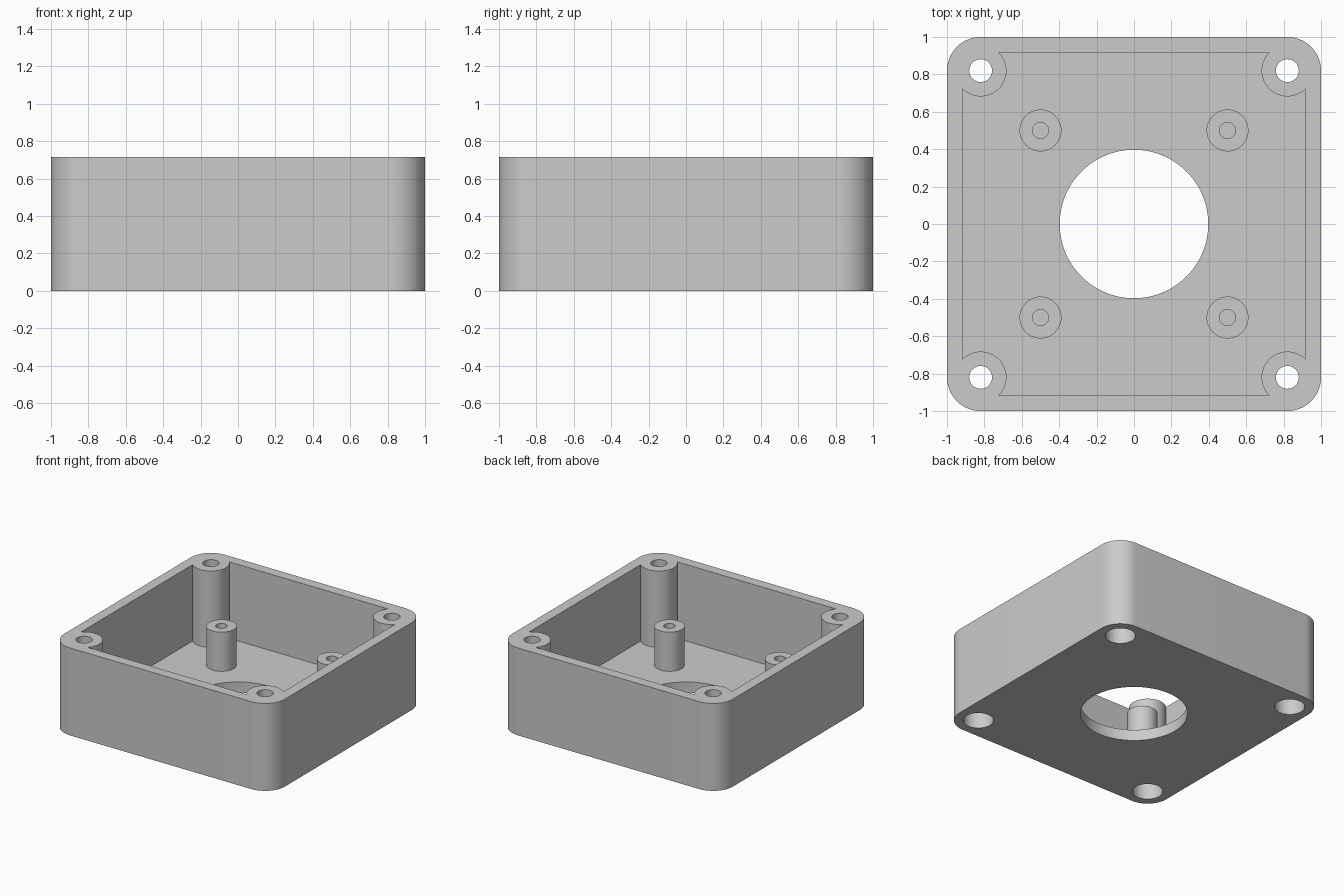
import bpy, bmesh, math
from mathutils import Matrix

cube = bpy.data.objects.get("Cube")
if cube:
    bpy.data.objects.remove(cube, do_unlink=True)

HEIGHT, FLOOR, STANDOFF_TOP = 0.716, 0.09, 0.41
POST, STANDOFF = 0.82, 0.5      # distance of the centres from each axis

grey = bpy.data.materials.new("light grey plastic")
grey.use_nodes = True
grey.diffuse_color = (0.6, 0.6, 0.6, 1)
grey.node_tree.nodes["Principled BSDF"].inputs["Base Color"].default_value = (0.6, 0.6, 0.6, 1)


def make_object(name, bm):
    mesh = bpy.data.meshes.new(name)
    bm.to_mesh(mesh)
    bm.free()
    mesh.materials.append(grey)
    obj = bpy.data.objects.new(name, mesh)
    bpy.context.collection.objects.link(obj)
    return obj


def block(name, half, z0, z1, radius=0):
    """Square block, optionally with rounded vertical edges."""
    bm = bmesh.new()
    bmesh.ops.create_cube(bm, size=1, matrix=Matrix.Translation((0, 0, (z0 + z1) / 2))
                          @ Matrix.Diagonal((2 * half, 2 * half, z1 - z0, 1)))
    if radius:
        upright = [e for e in bm.edges
                   if abs(e.verts[0].co.z - e.verts[1].co.z) > 0.1]
        bmesh.ops.bevel(bm, geom=upright, offset=radius, segments=16,
                        profile=0.5, affect='EDGES')
    return make_object(name, bm)


def cylinders(name, spread, radius, z0, z1, segments=48):
    """One cylinder in each quadrant, or a single central one if spread is 0."""
    bm = bmesh.new()
    signs = (-1, 1) if spread else (1,)
    for sx in signs:
        for sy in signs:
            bmesh.ops.create_cone(
                bm, cap_ends=True, segments=segments, radius1=radius, radius2=radius,
                depth=z1 - z0,
                matrix=Matrix.Translation((sx * spread, sy * spread, (z0 + z1) / 2)))
    return make_object(name, bm)


def cut(target, cutter):
    mod = target.modifiers.new("cut", 'BOOLEAN')
    mod.operation, mod.solver, mod.object = 'DIFFERENCE', 'EXACT', cutter
    bpy.context.view_layer.objects.active = target
    bpy.ops.object.modifier_apply(modifier=mod.name)
    bpy.data.objects.remove(cutter, do_unlink=True)


# Cavity shape, leaving room for corner posts and board standoffs
cavity = block("cavity", 0.916, FLOOR, 1.0)
cut(cavity, cylinders("corner_posts", POST, 0.138, 0, 1.2))
cut(cavity, cylinders("standoffs", STANDOFF, 0.112, 0, STANDOFF_TOP))

# Rounded housing with the cavity taken out
housing = block("housing", 1.0, 0, HEIGHT, 0.18)
cut(housing, cavity)

# Central opening, screw holes, wide recesses underneath, blind standoff holes
cut(housing, cylinders("central_opening", 0, 0.397, -0.2, 0.3, 96))
cut(housing, cylinders("screw_holes", POST, 0.061, -0.2, 1.0))
cut(housing, cylinders("screw_head_recesses", POST, 0.112, -0.2, 0.27))
cut(housing, cylinders("standoff_holes", STANDOFF, 0.043, FLOOR + 0.01, 0.6))

# Smooth round walls, crisp edges
bpy.ops.object.select_all(action='DESELECT')
housing.select_set(True)
bpy.context.view_layer.objects.active = housing
bpy.ops.object.shade_smooth_by_angle(angle=math.radians(30))
